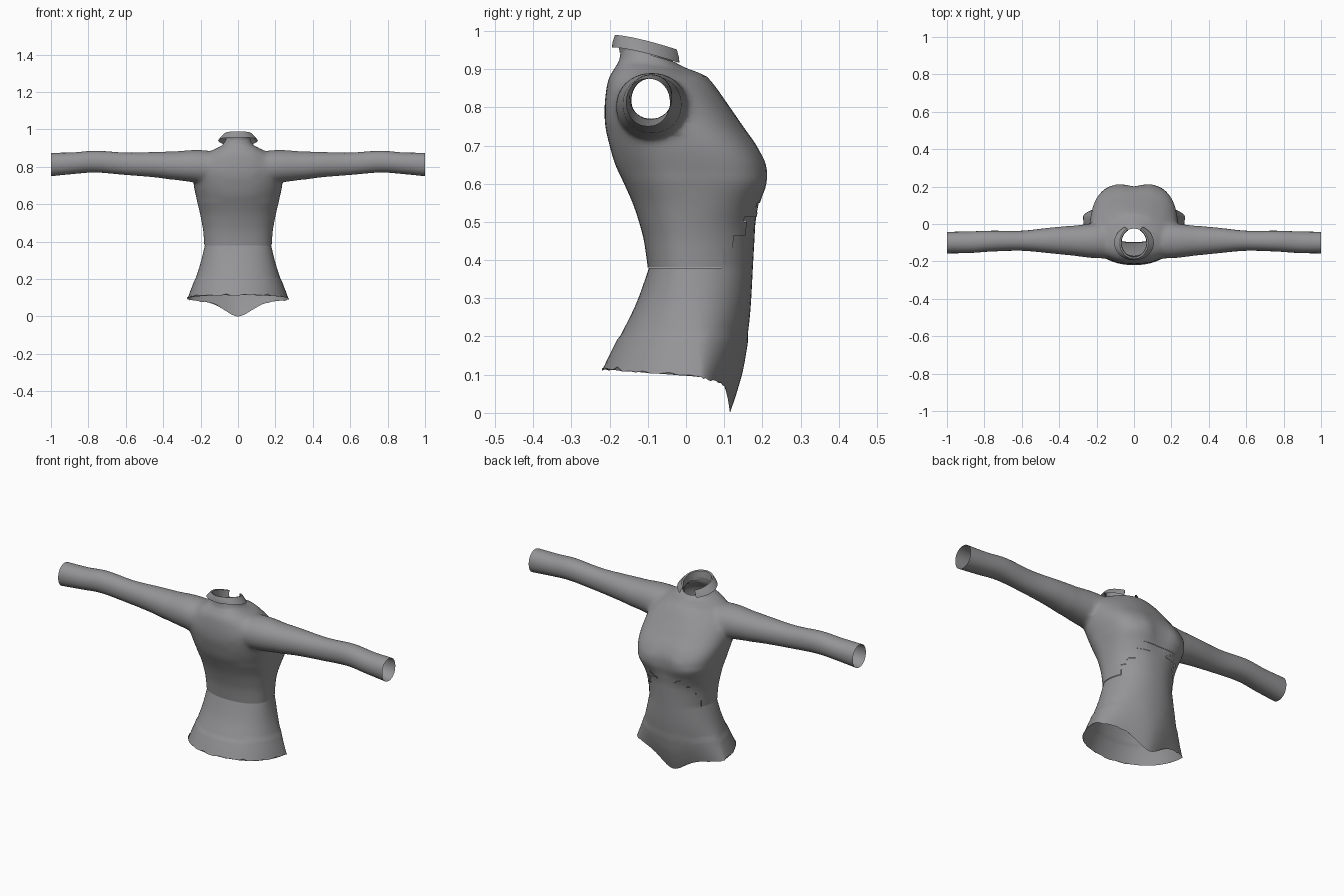
import bpy, bmesh, math, random
from mathutils import Vector

random.seed(4)
if "Cube" in bpy.data.objects:
    bpy.data.objects.remove(bpy.data.objects["Cube"], do_unlink=True)

fabric = bpy.data.materials.new("grey fabric")
fabric.use_nodes = True
GREY = (0.3, 0.3, 0.31, 1)
fabric.diffuse_color = GREY
fabric.node_tree.nodes["Principled BSDF"].inputs["Base Color"].default_value = GREY
SEGS = 64
WAIST = 0.38


def curve_rows(rows, steps):
    """Smoothly interpolate rows of section parameters."""
    out = []
    for i in range(len(rows) - 1):
        a, b = rows[max(i - 1, 0)], rows[i]
        c, d = rows[i + 1], rows[min(i + 2, len(rows) - 1)]
        for k in range(steps):
            t = k / steps
            out.append([q + t / 2 * (r - p + t * (2*p - 5*q + 4*r - s + t * (3*q - p - 3*r + s)))
                        for p, q, r, s in zip(a, b, c, d)])
    return out + [list(rows[-1])]


def power(v, n):
    return math.copysign(abs(v) ** (2 / n), v)


def make_object(name, bm):
    mesh = bpy.data.meshes.new(name)
    bm.to_mesh(mesh)
    bm.free()
    mesh.materials.append(fabric)
    obj = bpy.data.objects.new(name, mesh)
    bpy.context.collection.objects.link(obj)
    return obj


def loft(name, rings, closed=True):
    """Skin rings of points; a closed loft gets a fan cap on each end."""
    bm = bmesh.new()
    loops = [[bm.verts.new(p) for p in ring] for ring in rings]
    count = len(rings[0])
    for low, high in zip(loops, loops[1:]):
        for i in range(count if closed else count - 1):
            j = (i + 1) % count
            bm.faces.new((low[i], low[j], high[j], high[i]))
    centres = []
    if closed:
        for loop in (loops[0], loops[-1]):
            centre = sum((v.co for v in loop), Vector()) / count
            centres.append(centre)
            hub = bm.verts.new(centre)
            for i in range(count):
                bm.faces.new((loop[i], loop[(i + 1) % count], hub))
        bmesh.ops.recalc_face_normals(bm, faces=bm.faces)
    return make_object(name, bm), centres


def smooth_shade(obj):
    bpy.ops.object.select_all(action="DESELECT")
    obj.select_set(True)
    bpy.context.view_layer.objects.active = obj
    bpy.ops.object.shade_smooth_by_angle(angle=math.radians(55))


def neck_drop(y):
    return 0.04 * min(max((y + 0.19) / 0.17, 0), 1) ** 1.4


# Body sections: height, half width, back, front, widest y, front squareness
skirt = [(0, .272, -.22, .115, .04, 1.7), (.06, .255, -.2, .135, .035, 1.8),
         (.13, .235, -.175, .153, .03, 1.9), (.25, .205, -.133, .17, .02, 2.1),
         (WAIST, .18, -.1, .178, .01, 2.2)]
bodice = [(WAIST, .18, -.1, .178, .01, 2.2), (.45, .185, -.11, .182, .01, 2.2),
          (.5, .193, -.123, .186, .01, 2.3), (.55, .203, -.14, .198, .01, 2.6),
          (.6, .215, -.162, .215, 0, 3), (.65, .228, -.185, .213, -.01, 3),
          (.7, .238, -.2, .187, -.03, 2.8), (.75, .24, -.211, .15, -.05, 2.5),
          (.8, .23, -.213, .115, -.07, 2.3), (.85, .195, -.208, .08, -.08, 2.1),
          (.88, .155, -.2, .055, -.09, 2), (.905, .115, -.185, .03, -.09, 2),
          (.925, .085, -.175, .005, -.09, 2), (.955, .07, -.17, -.025, -.09, 2)]


def body_ring(row):
    z, w, back, front, mid, square = row
    ring = []
    for i in range(SEGS):
        a = math.tau * i / SEGS
        c, s = math.cos(a), math.sin(a)
        n = square if s > 0 else 2.2
        x = w * power(c, n)
        y = mid + power(s, n) * ((front - mid) if s > 0 else (mid - back))
        h = z
        if s > 0:  # dip between the two sides of the bust
            y -= 0.016 * math.exp(-(x / .05) ** 2 - ((z - .62) / .07) ** 2)
        if z < WAIST:  # hem falls to a point at the front
            hem = .09 - .02 * s - .07 * max(s, 0) ** 10
            h = WAIST - (WAIST - z) * (WAIST - hem) / WAIST
            if z == 0:
                h += random.uniform(0, .014) * (s < .98)
        if z > .88:
            h -= neck_drop(y) * (z - .88) / .075
        ring.append((x, y, h))
    return ring


rows = curve_rows(skirt, 6)[:-1] + curve_rows(bodice, 4)
jacket, open_ends = loft("jacket_body", [body_ring(r) for r in rows])

# Sleeve sections: x, bottom, top, back, front
sleeve_rows = [(.1, .74, .87, -.17, -.02), (.16, .715, .888, -.185, .005),
               (.24, .717, .892, -.182, .002), (.34, .73, .883, -.168, -.01),
               (.45, .745, .879, -.156, -.02), (.6, .757, .876, -.143, -.036),
               (.76, .77, .886, -.147, -.036), (.88, .762, .877, -.155, -.04),
               (1, .75, .875, -.157, -.042)]


def sleeve_ring(row, side):
    x, z0, z1, y0, y1 = row
    angles = [math.tau * i / 40 for i in range(40)]
    return [(side * x, (y0 + y1) / 2 + (y1 - y0) / 2 * power(math.cos(a), 2.1),
             (z0 + z1) / 2 + (z1 - z0) / 2 * power(math.sin(a), 2.1)) for a in angles]


# Weld both sleeves onto the body
sleeves = []
for side, label in ((1, "left_sleeve"), (-1, "right_sleeve")):
    sleeve, ends = loft(label, [sleeve_ring(r, side) for r in curve_rows(sleeve_rows, 5)])
    open_ends.append(ends[1])
    sleeves.append(sleeve)
    weld = jacket.modifiers.new(label, "BOOLEAN")
    weld.operation = "UNION"
    weld.solver = "EXACT"
    weld.object = sleeve
depsgraph = bpy.context.evaluated_depsgraph_get()
welded = bpy.data.meshes.new_from_object(jacket.evaluated_get(depsgraph))
jacket.modifiers.clear()
jacket.data = welded
for sleeve in sleeves:
    bpy.data.objects.remove(sleeve, do_unlink=True)

bm = bmesh.new()
bm.from_mesh(welded)
# Open the neck, hem and cuffs
for end in open_ends:
    hub = min(bm.verts, key=lambda v: (v.co - end).length)
    if (hub.co - end).length < 0.005:
        bmesh.ops.delete(bm, geom=[hub], context="VERTS")
# Soften the shoulder and underarm
shoulder = [v for v in bm.verts if .1 < abs(v.co.x) < .36 and .62 < v.co.z < .91]
for _ in range(8):
    bmesh.ops.smooth_vert(bm, verts=shoulder, factor=0.5,
                          use_axis_x=True, use_axis_y=True, use_axis_z=True)


# Lower layer tucked under the jacket along a stepped seam
def in_lower_layer(face):
    c = face.calc_center_median()
    steps = math.floor(max(c.y - .065, 0) / .03)
    return c.z < min(WAIST + steps * .045, .55)


lower = {f for f in bm.faces if in_lower_layer(f)}
seam = [e for e in bm.edges if len({f in lower for f in e.link_faces}) == 2]
bmesh.ops.split_edges(bm, edges=seam)
bm.normal_update()
inset = {v: v.normal.copy() for f in bm.faces if in_lower_layer(f) for v in f.verts}
for v, normal in inset.items():
    if v.co.z > .2:
        v.co -= normal * 0.003
bm.to_mesh(welded)
bm.free()
smooth_shade(jacket)

# Folded collar, open at the front: half width, half depth, height
collar_rows = [(.106, .094, .957), (.094, .092, .972), (.076, .086, .99),
               (.068, .078, .988), (.066, .074, .945)]
collar_rings = []
for w, d, z in collar_rows:
    ring = []
    for i in range(49):
        a = math.radians(90 + 28 + (360 - 56) * i / 48)
        y = -.1 + d * math.sin(a)
        ring.append((w * math.cos(a), y, z - neck_drop(y)))
    collar_rings.append(ring)
collar, _ = loft("collar", collar_rings, closed=False)
smooth_shade(collar)
